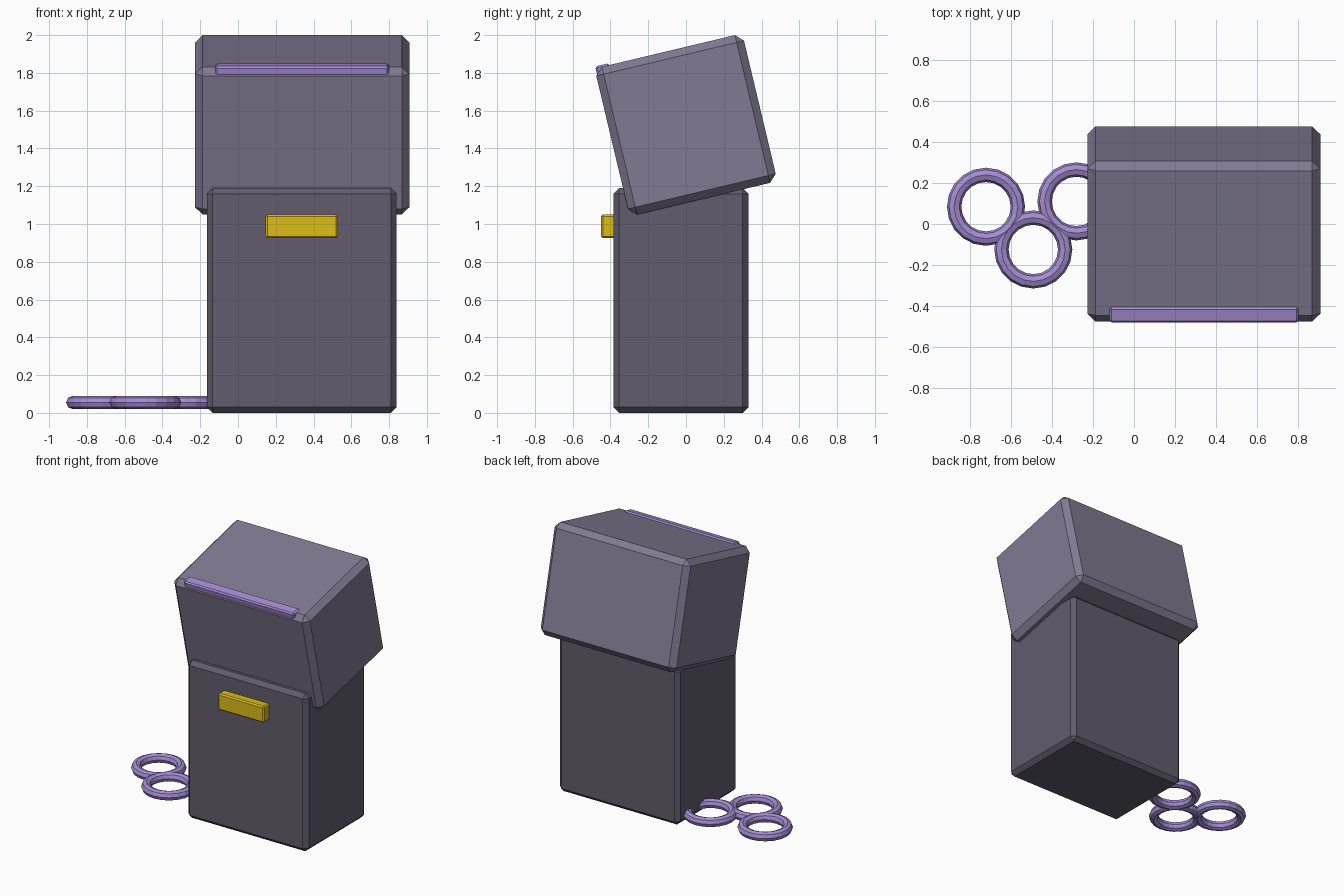
import bpy
import math
from mathutils import Vector, Matrix

cube = bpy.data.objects.get("Cube")
if cube:
    bpy.data.objects.remove(cube, do_unlink=True)


def material(name, rgb):
    m = bpy.data.materials.new(name)
    m.use_nodes = True
    m.diffuse_color = (*rgb, 1)
    m.node_tree.nodes["Principled BSDF"].inputs["Base Color"].default_value = (*rgb, 1)
    return m


body_grey = material("dark grey violet", (0.119, 0.107, 0.153))
lid_grey = material("grey violet", (0.216, 0.195, 0.287))
lilac = material("lilac", (0.376, 0.262, 0.645))
gold = material("gold", (0.716, 0.509, 0.008))


def box(name, low, high, bevel, mat, frame=Matrix()):
    """Chamfered box between two corners, placed in a local frame."""
    low, high = Vector(low), Vector(high)
    bpy.ops.mesh.primitive_cube_add(size=1)
    ob = bpy.context.object
    ob.name = name
    ob.data.transform(Matrix.Diagonal((*(high - low), 1)))
    ob.matrix_world = frame @ Matrix.Translation((low + high) / 2)
    mod = ob.modifiers.new("chamfer", 'BEVEL')
    mod.width = bevel
    mod.segments = 1
    ob.data.materials.append(mat)
    return ob


# Main case and front label
box("case", (-0.165, -0.385, 0), (0.84, 0.33, 1.19), 0.03, body_grey)
box("front_label", (0.145, -0.45, 0.925), (0.53, -0.37, 1.05), 0.01, gold)

# Lid tipped backwards, with a trim bar along its front top edge
tilt = Matrix.Translation((0.34, 0, 1.525)) @ Matrix.Rotation(math.radians(13.4), 4, 'X')
box("lid", (-0.567, -0.402, -0.402), (0.567, 0.402, 0.402), 0.04, lid_grey, tilt)
box("lid_trim", (-0.46, -0.396, 0.355), (0.46, -0.32, 0.412), 0.01, lilac, tilt)

# Three rings lying on the ground
for i, (x, y) in enumerate([(-0.72, 0.084), (-0.49, -0.124), (-0.28, 0.11)]):
    bpy.ops.mesh.primitive_torus_add(
        location=(x, y, 0.055), major_radius=0.155, minor_radius=0.035,
        major_segments=20, minor_segments=8)
    ring = bpy.context.object
    ring.name = f"ring_{i + 1}"
    ring.data.materials.append(lilac)
